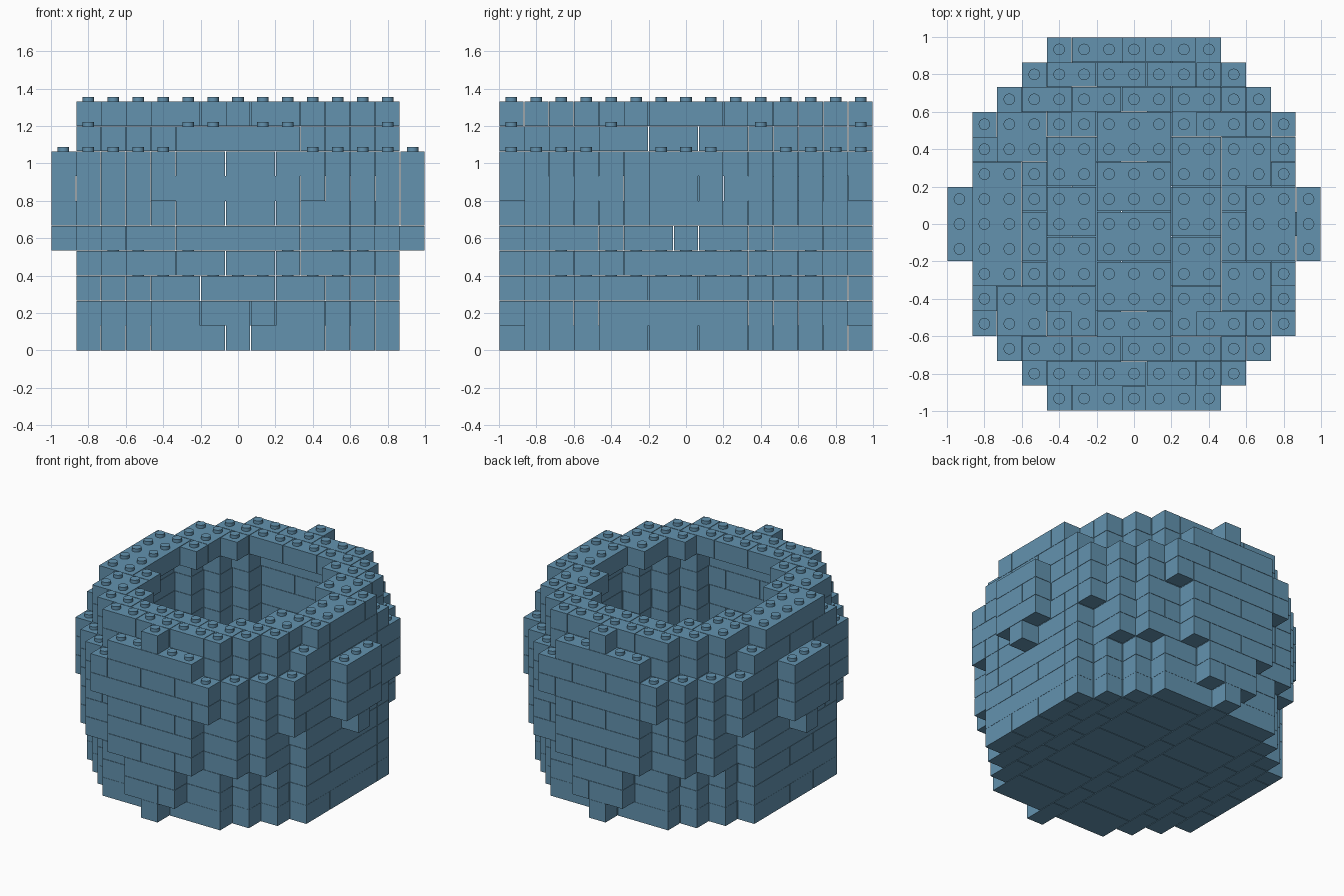
import bpy, bmesh
from mathutils import Matrix

if "Cube" in bpy.data.objects:
    bpy.data.objects.remove(bpy.data.objects["Cube"], do_unlink=True)

U = 2 / 15          # size of one grid cell and height of one course
GAP = 0.002         # seam on each side of a brick
COURSES = 10
FLOOR = 3           # number of solid courses at the bottom

blue = bpy.data.materials.new("steel_blue")
blue.use_nodes = True
colour = (0.125, 0.29, 0.43, 1)
blue.diffuse_color = colour
blue.node_tree.nodes["Principled BSDF"].inputs["Base Color"].default_value = colour

# Half widths in x, indexed by distance from the middle row
BODY = [6, 6, 6, 6, 5, 4, 3]
RIM_HOLE = [4, 4, 3, 3, 2]
BOWL_HOLE = [5, 5, 5, 4, 3, 2]
LOW_HOLE = [4, 4, 4, 3, 3, 1]
# Half width of the round panel on front and back, per course
PANEL = [0, 1, 1, 2, 2, 2, 3, 3, 2, 0]


def filled(x, y, z):
    """True where the pot has a brick in this grid cell."""
    x, y = abs(x), abs(y)
    if not 0 <= z < COURSES:
        return False
    # hollow inside
    if z >= FLOOR:
        hole = RIM_HOLE if z == COURSES - 1 else LOW_HOLE if z == FLOOR else BOWL_HOLE
        if y < len(hole) and x <= hole[y]:
            return False
    # front and back panels
    if y == 7:
        return x <= PANEL[z]
    # side lugs
    if x == 7:
        return (z == 4 and y == 0) or (5 <= z <= 7 and y <= 1)
    # bulging corners
    if (x, y) in ((4, 6), (5, 5)):
        return 3 <= z <= 7
    if (x, y) == (6, 4):
        return 5 <= z <= 7
    # the rim drops its outermost cells
    if z == COURSES - 1 and (x, y) == (6, 3):
        return False
    return x <= BODY[y]


def add_brick(bm, x0, x1, y0, y1, z):
    size = ((x1 - x0 + 1) * U - 2 * GAP, (y1 - y0 + 1) * U - 2 * GAP, U - GAP)
    centre = ((x0 + x1) / 2 * U, (y0 + y1) / 2 * U, (z + 0.5) * U - GAP / 2 * (z > 0))
    bmesh.ops.create_cube(bm, size=1, matrix=Matrix.Translation(centre) @ Matrix.Diagonal((*size, 1)))


def add_stud(bm, x, y, z):
    place = Matrix.Translation((x * U, y * U, (z + 1) * U + 0.009))
    bmesh.ops.create_cone(bm, cap_ends=True, segments=16, radius1=0.031,
                          radius2=0.031, depth=0.024, matrix=place)


def split_into_bricks(cells, longest, deepest):
    """Cover the cells with rectangles, taking the longest run first."""
    left = set(cells)
    while left:
        y0, x0 = min((y, x) for x, y in left)
        x1 = y1 = None
        x1 = x0
        while (x1 + 1, y0) in left and x1 - x0 + 1 < longest:
            x1 += 1
        y1 = y0
        while y1 - y0 + 1 < deepest and all((x, y1 + 1) in left for x in range(x0, x1 + 1)):
            y1 += 1
        left -= {(x, y) for x in range(x0, x1 + 1) for y in range(y0, y1 + 1)}
        yield x0, x1, y0, y1


def make_object(name, bm):
    mesh = bpy.data.meshes.new(name)
    bm.to_mesh(mesh)
    bm.free()
    mesh.materials.append(blue)
    obj = bpy.data.objects.new(name, mesh)
    bpy.context.collection.objects.link(obj)
    return obj


# Courses of bricks, turned a quarter on every other course
studs = bmesh.new()
for z in range(COURSES):
    cells = [(x, y) for x in range(-7, 8) for y in range(-7, 8) if filled(x, y, z)]
    bm = bmesh.new()
    if z % 2:
        for a0, a1, b0, b1 in split_into_bricks([(y, x) for x, y in cells], 6, 2):
            add_brick(bm, b0, b1, a0, a1, z)
    else:
        for x0, x1, y0, y1 in split_into_bricks(cells, 6, 2):
            add_brick(bm, x0, x1, y0, y1, z)
    part = "floor" if z < FLOOR else "rim" if z == COURSES - 1 else "wall"
    make_object(f"{part}_course_{z + 1}", bm)
    # studs only where nothing sits on top
    for x, y in cells:
        if not filled(x, y, z + 1):
            add_stud(studs, x, y, z)

stud_object = make_object("studs", studs)
bpy.context.view_layer.objects.active = stud_object
stud_object.select_set(True)
bpy.ops.object.shade_smooth_by_angle()
